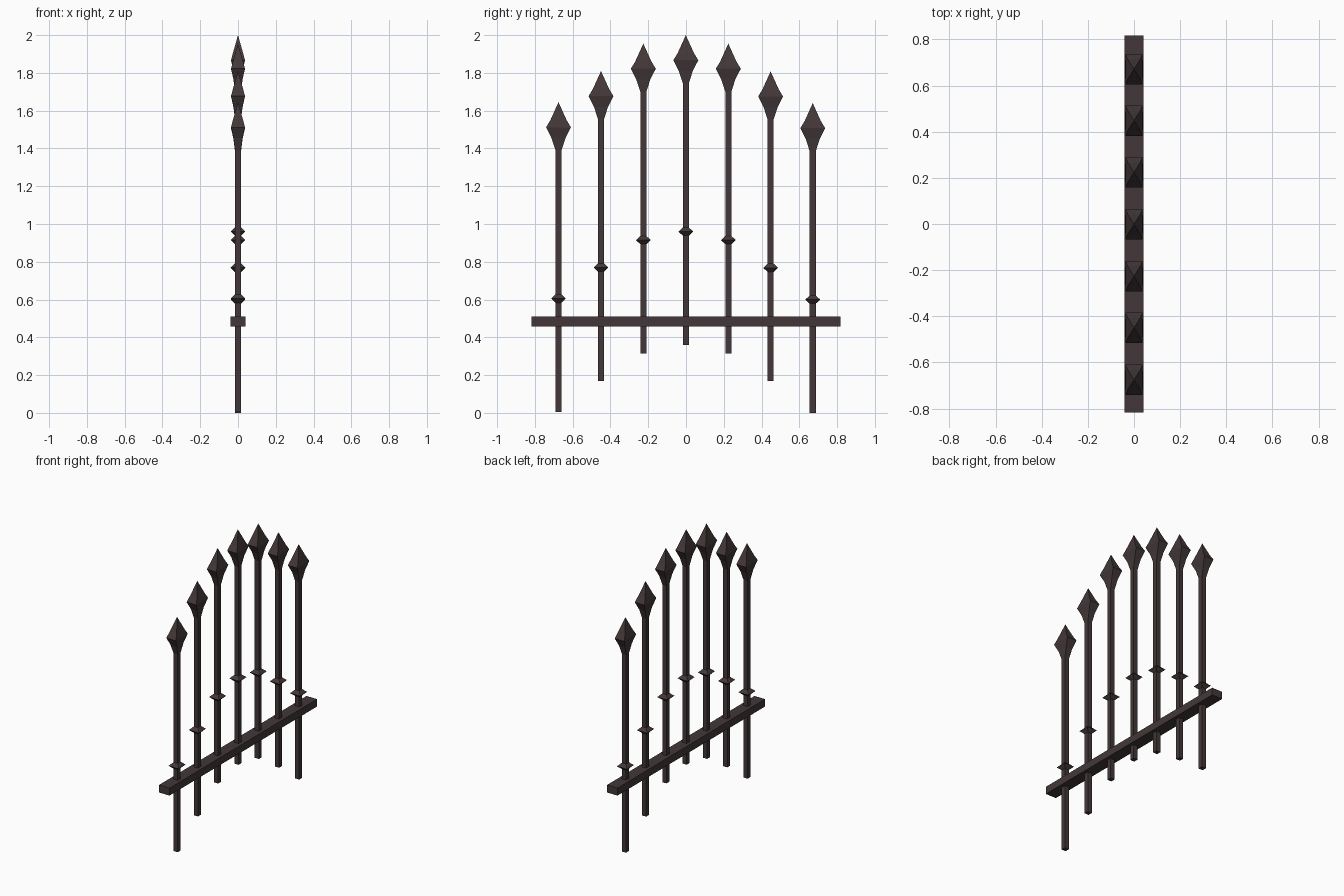
import bpy, bmesh

if "Cube" in bpy.data.objects:
    bpy.data.objects.remove(bpy.data.objects["Cube"])

iron = bpy.data.materials.new("dark_iron")
iron.diffuse_color = (0.056, 0.039, 0.040, 1)
iron.use_nodes = True
iron.node_tree.nodes["Principled BSDF"].inputs["Base Color"].default_value = iron.diffuse_color


def loft(name, rings, location):
    """Stack of rectangular rings (z, half x, half y); a zero-size ring is a point."""
    bm = bmesh.new()
    loops = []
    for z, hx, hy in rings:
        if hx == 0:
            loops.append([bm.verts.new((0, 0, z))] * 4)
        else:
            loops.append([bm.verts.new((sx * hx, sy * hy, z))
                          for sx, sy in ((-1, -1), (1, -1), (1, 1), (-1, 1))])
    for a, b in zip(loops, loops[1:]):
        for i in range(4):
            j = (i + 1) % 4
            bm.faces.new(list(dict.fromkeys((a[i], a[j], b[j], b[i]))))
    for loop in (loops[0], loops[-1]):
        if len(set(loop)) == 4:
            bm.faces.new(loop)
    bmesh.ops.recalc_face_normals(bm, faces=bm.faces)
    me = bpy.data.meshes.new(name)
    bm.to_mesh(me)
    bm.free()
    me.materials.append(iron)
    ob = bpy.data.objects.new(name, me)
    ob.location = location
    bpy.context.collection.objects.link(ob)
    return ob


R = 0.016  # half width of a bar

# picket profiles, measured from the foot of each picket
BAR = [(0, R, R), (1.40, R, R)]
COLLAR = [(0.578, R, R), (0.60, 0.039, 0.039), (0.622, R, R)]
SPEAR = [(1.385, R, R), (1.45, 0.024, 0.037), (1.507, 0.037, 0.066),
         (1.545, 0.027, 0.043), (1.64, 0, 0)]

# pickets: (y, foot height), rising to the middle in an arch
PICKETS = [(-0.675, 0.005), (-0.45, 0.17), (-0.226, 0.315), (-0.001, 0.36),
           (0.224, 0.315), (0.448, 0.168), (0.671, 0.0)]
for i, (y, foot) in enumerate(PICKETS, 1):
    for part, rings in (("bar", BAR), ("collar", COLLAR), ("spearhead", SPEAR)):
        loft(f"{part}_{i}", rings, (0, y, foot))

# cross rail
loft("rail", [(0, 0.041, 0.817), (0.052, 0.041, 0.817)], (0, 0, 0.457))
